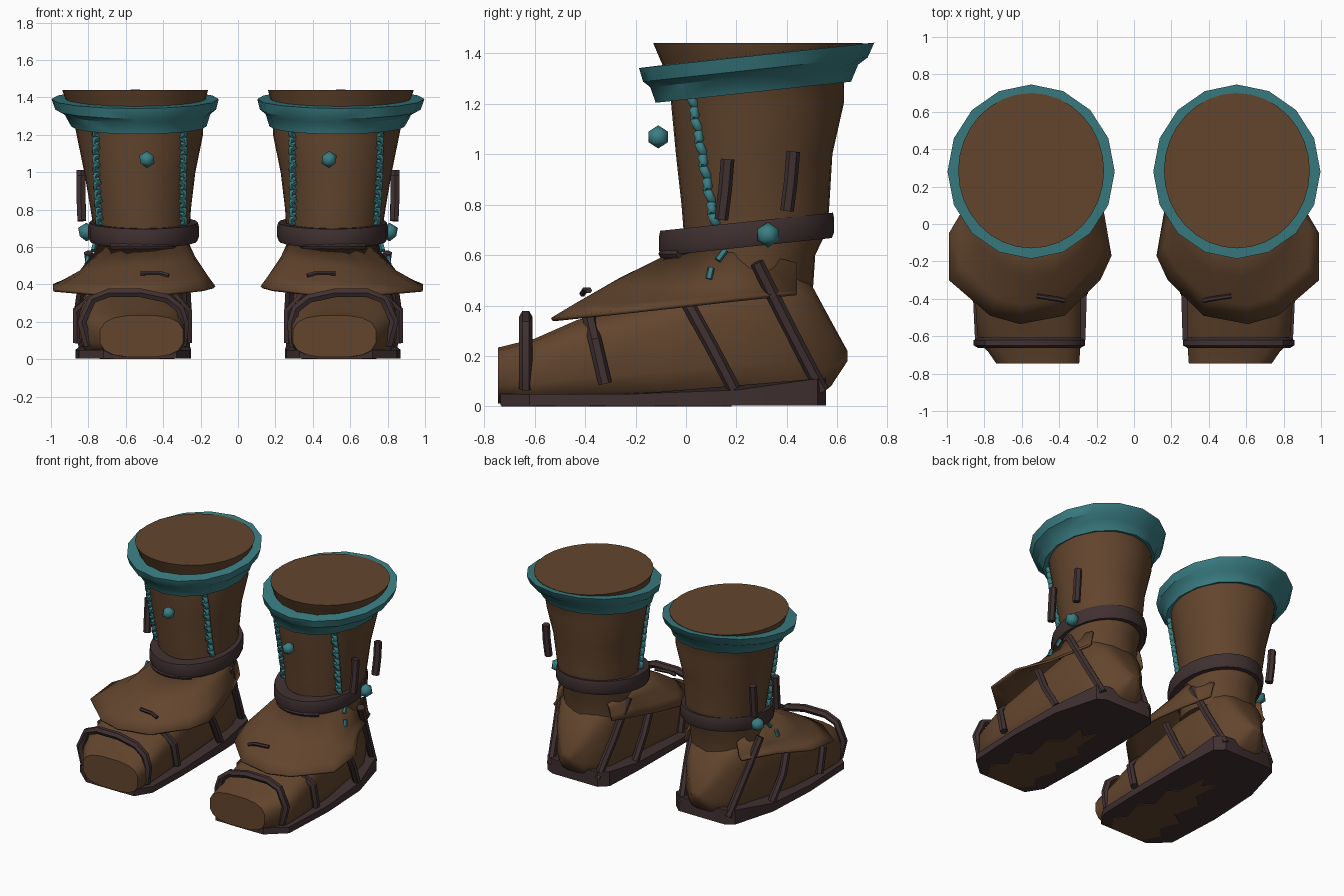
import bpy, bmesh, math
from mathutils import Vector

if "Cube" in bpy.data.objects:
    bpy.data.objects.remove(bpy.data.objects["Cube"])


def material(name, rgb):
    m = bpy.data.materials.new(name)
    m.diffuse_color = (*rgb, 1)
    m.use_nodes = True
    m.node_tree.nodes["Principled BSDF"].inputs["Base Color"].default_value = m.diffuse_color
    return m


BROWN = material("brown leather", (0.124, 0.060, 0.027))
DARK = material("dark strap leather", (0.052, 0.030, 0.031))
TEAL = material("teal trim", (0.042, 0.208, 0.228))


def finish(name, bm, mat, angle=40, solid=0):
    """Turn a bmesh for one boot into a mirrored pair."""
    bmesh.ops.recalc_face_normals(bm, faces=bm.faces)
    me = bpy.data.meshes.new(name)
    bm.to_mesh(me)
    bm.free()
    me.materials.append(mat)
    ob = bpy.data.objects.new(name, me)
    bpy.context.collection.objects.link(ob)
    bpy.ops.object.select_all(action='DESELECT')
    ob.select_set(True)
    bpy.context.view_layer.objects.active = ob
    bpy.ops.object.shade_smooth_by_angle(angle=math.radians(angle))
    if solid:
        ob.modifiers.new("thickness", 'SOLIDIFY').thickness = solid
    mir = ob.modifiers.new("pair", 'MIRROR')
    mir.use_axis[0] = True
    mir.use_mirror_merge = False
    return ob


def loft(bm, rows, closed=True, caps=True):
    rings = [[bm.verts.new(p) for p in r] for r in rows]
    n = len(rings[0])
    for a, b in zip(rings, rings[1:]):
        for i in range(n if closed else n - 1):
            j = (i + 1) % n
            bm.faces.new((a[i], a[j], b[j], b[i]))
    if caps:
        bm.faces.new(rings[0])
        bm.faces.new(rings[-1])


def ellipse(z, cx, cy, rx, ry, slope=0, n=24):
    pts = []
    for i in range(n):
        t = 2 * math.pi * i / n
        pts.append((cx + rx * math.cos(t), cy + ry * math.sin(t), z + slope * ry * math.sin(t)))
    return pts


def tube(bm, pts, r, n=6):
    """Sweep a small polygon along a path."""
    pts = [Vector(p) for p in pts]
    rows = []
    for i, p in enumerate(pts):
        d = (pts[min(i + 1, len(pts) - 1)] - pts[max(i - 1, 0)]).normalized()
        ref = Vector((0, 1, 0)) if abs(d.y) < 0.8 else Vector((1, 0, 0))
        u = d.cross(ref).normalized()
        v = d.cross(u)
        rows.append([p + r * (u * math.cos(t) + v * math.sin(t))
                     for t in (2 * math.pi * (k + 0.5) / n for k in range(n))])
    loft(bm, rows)


# Shaft: z, centre x, centre y, radius x, radius y
SHAFT = [(0.42, .515, .24, .24, .26), (0.6, .515, .26, .25, .252), (0.7, .515, .275, .258, .285),
         (0.8, .52, .275, .268, .293), (1.0, .525, .27, .297, .31), (1.2, .525, .283, .338, .342),
         (1.29, .535, .28, .346, .345), (1.38, .547, .283, .372, .388), (1.44, .55, .285, .39, .415)]
bm = bmesh.new()
loft(bm, [ellipse(*s, n=32) for s in SHAFT])
finish("shaft", bm, BROWN)

# Flared collar, tilted up towards the back
bm = bmesh.new()
loft(bm, [ellipse(z, cx, cy, rx, ry, .108, 16) for z, cx, cy, rx, ry in
          [(1.26, .53, .27, .31, .33), (1.245, .53, .267, .362, .387), (1.31, .538, .27, .39, .412),
           (1.335, .547, .275, .43, .445), (1.391, .55, .28, .447, .466), (1.393, .55, .283, .365, .385)]],
     caps=False)
finish("collar", bm, TEAL, 35)

# Ankle band and the thin binding under its front
bm = bmesh.new()
loft(bm, [ellipse(z, .505, .24, rx, ry, .105, 24) for z, rx, ry in
          [(.64, .22, .26), (.632, .287, .338), (.655, .296, .347), (.71, .296, .347),
           (.732, .29, .342), (.727, .22, .26)]], caps=False)
finish("ankle_band", bm, DARK)
bm = bmesh.new()
tube(bm, [(.51 + .27 * math.cos(t), .24 + .33 * math.sin(t), .605)
          for t in (math.radians(235 + 9 * k) for k in range(9))], .02)
finish("ankle_binding", bm, DARK)

# Foot: y, inner x, outer x, bottom z, top z
bm = bmesh.new()
rows = []
for y, x0, x1, z0, z1 in [(-.745, .29, .74, .01, .235), (-.6, .28, .84, .01, .27),
                          (-.43, .28, .85, .01, .345), (-.1, .29, .84, .01, .43),
                          (.2, .30, .80, .01, .54), (.4, .31, .76, .01, .56),
                          (.5, .35, .70, .02, .48), (.575, .42, .63, .08, .34),
                          (.64, .49, .56, .18, .22)]:
    ring = []
    for k in range(16):
        t = 2 * math.pi * (k + .5) / 16
        c, s = math.cos(t), math.sin(t)
        e = .55 if y > -.7 else .7
        ring.append(((x0 + x1) / 2 + (x1 - x0) / 2 * math.copysign(abs(c) ** e, c), y,
                     (z0 + z1) / 2 + (z1 - z0) / 2 * math.copysign(abs(s) ** e, s)))
    rows.append(ring)
loft(bm, rows)
finish("foot", bm, BROWN)

# Flared instep flap wrapping round the ankle, flatter on its outer side
RIM = [(.29, .44), (.22, .25), (.16, .06), (.12, -.17), (.18, -.3), (.37, -.49), (.61, -.535), (.77, -.49),
       (.99, -.3), (.99, -.05), (.86, .17), (.77, .44)]
top, mid, low, rim = [], [], [], []
for x, y in RIM:
    a = math.atan2((y - .24) / .33, (x - .51) / .25)
    p = Vector((.51 + .24 * math.cos(a), .24 + .32 * math.sin(a), .635 + .033 * math.sin(a)))
    q = Vector((x, y, .35 + .106 * (y + .54)))
    if y > .4:
        p = Vector((.51 + (x - .51) * .85, .44, .57))
    side = max(0, math.cos(a))
    top.append(p)
    mid.append(p.lerp(q, .45) + Vector((0, 0, .02 - .075 * side)))
    low.append(p.lerp(q, .78) + Vector((0, 0, .012 - .04 * side)))
    rim.append(q)
bm = bmesh.new()
loft(bm, [top, mid, low, rim], closed=False, caps=False)
finish("instep_flap", bm, BROWN, 45, .015)
bm = bmesh.new()
tube(bm, [(.37, -.41, .447), (.42, -.40, .461), (.52, -.385, .46)], .013)
finish("flap_stitch", bm, DARK)

# Sole, thicker at the heel
SOLE = [(.33, -.735), (.72, -.735), (.85, -.62), (.87, -.2), (.85, .2), (.76, .52), (.70, .555),
        (.33, .555), (.27, .50), (.255, .2), (.25, -.3), (.26, -.62)]
bm = bmesh.new()
loft(bm, [[(x, y, .004) for x, y in SOLE],
          [(x, y, .05 + .06 * min(max((y - .15) / .2, 0), 1)) for x, y in SOLE]])
finish("sole", bm, DARK)
# Worn leather patch under the sole
PATCH = [(.42, -.73), (.66, -.73), (.74, -.6), (.66, -.52), (.72, -.38), (.62, -.32), (.66, -.12),
         (.57, -.04), (.59, .15), (.51, .08), (.46, .18), (.45, -.05), (.38, -.12), (.43, -.3),
         (.35, -.38), (.40, -.55), (.34, -.62)]
bm = bmesh.new()
loft(bm, [[(x, y, z) for x, y in PATCH] for z in (0, .006)])
finish("sole_patch", bm, BROWN)

# Straps over the toe and foot
STRAPS = {
    "toe_strap": [(.30, -.635, .07), (.285, -.635, .19), (.31, -.635, .27), (.38, -.635, .325), (.52, -.635, .355),
                  (.69, -.635, .355), (.78, -.635, .32), (.835, -.635, .20), (.80, -.635, .07)],
    "mid_strap": [(.27, -.32, .09), (.27, -.36, .26), (.36, -.385, .355), (.75, -.385, .355),
                  (.86, -.36, .26), (.86, -.32, .09)],
    "inner_arch_strap": [(.28, .19, .07), (.27, .10, .24), (.28, 0, .42)],
    "outer_arch_strap": [(.83, .19, .07), (.855, .10, .24), (.83, 0, .42)],
    "inner_heel_strap": [(.34, .54, .06), (.30, .41, .31), (.27, .28, .57)],
    "outer_heel_strap": [(.72, .54, .06), (.76, .41, .31), (.80, .28, .57)],
    "front_side_tab": [(.835, .14, .74), (.84, .155, .86), (.84, .165, .98)],
    "rear_side_tab": [(.835, .40, .775), (.84, .415, .89), (.84, .425, 1.01)],
}
for name, pts in STRAPS.items():
    bm = bmesh.new()
    tube(bm, pts, .027)
    finish(name, bm, DARK)

# Teal studs
for name, c, r in [("front_stud", (.487, -.11, 1.068), .046), ("side_stud", (.81, .325, .68), .05)]:
    bm = bmesh.new()
    bmesh.ops.create_icosphere(bm, subdivisions=1, radius=r)
    bmesh.ops.translate(bm, verts=bm.verts, vec=c)
    finish(name, bm, TEAL, 50)


def shaft_x(z, y, side):
    """Point on the shaft wall at a given height and depth."""
    for a, b in zip(SHAFT, SHAFT[1:]):
        if a[0] <= z <= b[0]:
            f = (z - a[0]) / (b[0] - a[0])
            _, cx, cy, rx, ry = (p + (q - p) * f for p, q in zip(a, b))
            return cx + side * rx * math.sqrt(max(0, 1 - ((y - cy) / ry) ** 2))


# Lacing: a run of short bulging stitches down each side of the shaft
bm = bmesh.new()
for side in (-1, 1):
    for i in range(11):
        z = 1.21 - i * .047
        y = .025 + .085 * (1.21 - z) / .47
        x = shaft_x(z, y, side) + side * .004
        tilt = .008 * (-1) ** i
        tube(bm, [(x - side * .012, y - tilt, z + .024), (x + side * .012, y - .004, z + .01),
                  (x + side * .014, y + .004, z - .008), (x - side * .006, y + tilt + .006, z - .02)], .018, 6)
tube(bm, [(.765, .155, .62), (.775, .125, .58)], .014, 5)
tube(bm, [(.80, .10, .55), (.81, .09, .505)], .014, 5)
finish("lacing", bm, TEAL, 60)
